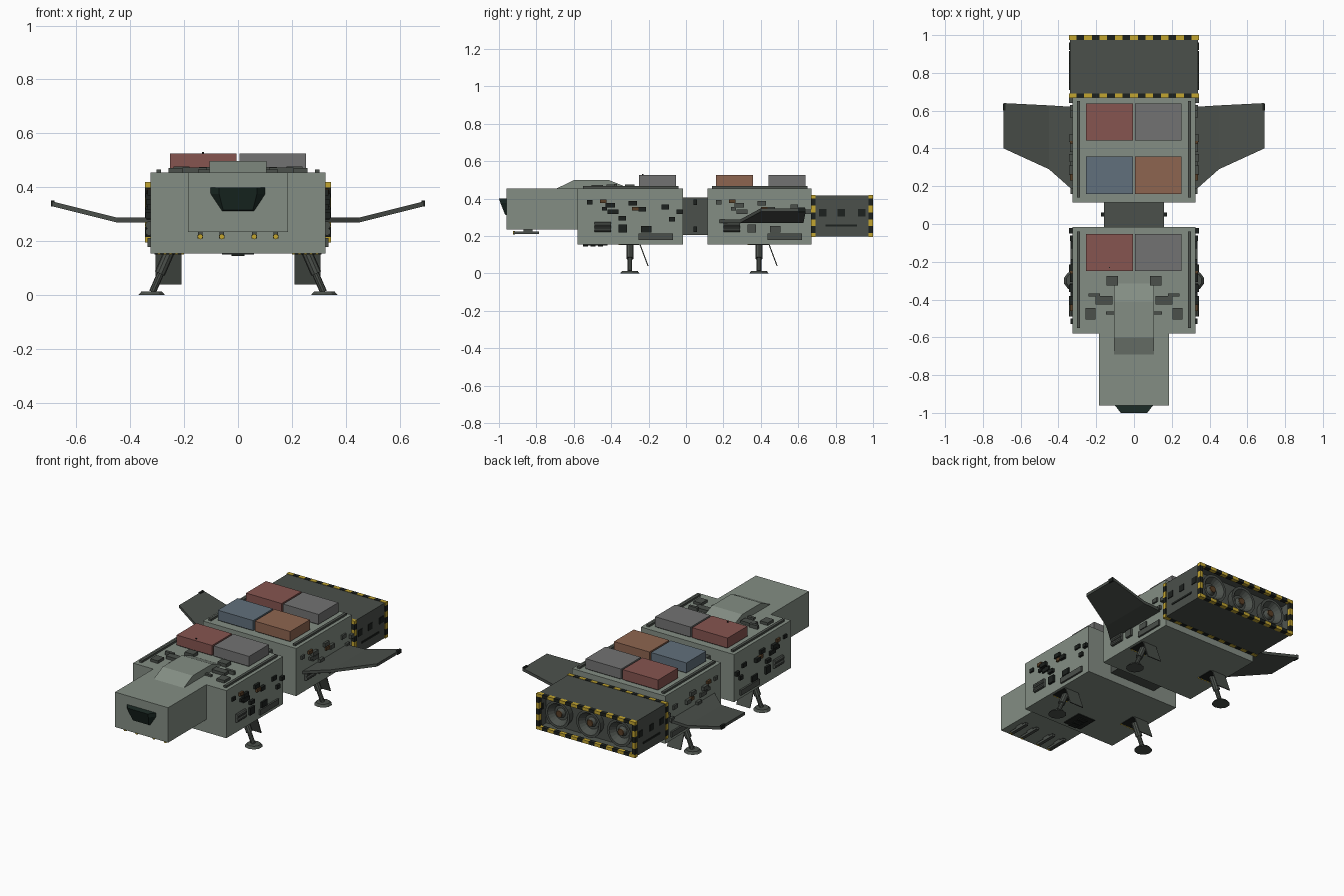
import bpy, bmesh, math
from mathutils import Vector, Matrix

if "Cube" in bpy.data.objects:
    bpy.data.objects.remove(bpy.data.objects["Cube"])

COL = {
    'hull': (.23, .27, .23), 'dark': (.07, .08, .07), 'black': (.012, .015, .013),
    'yellow': (.55, .38, .03), 'red': (.24, .09, .08), 'grey': (.17, .17, .17),
    'blue': (.12, .16, .20), 'orange': (.27, .13, .08), 'glass': (.012, .025, .02),
    'brown': (.10, .05, .02),
}
MAT = {}
for k, c in COL.items():
    MAT[k] = bpy.data.materials.new(k)
    MAT[k].diffuse_color = (*c, 1)


def finish(name, bm, mat):
    bmesh.ops.recalc_face_normals(bm, faces=bm.faces)
    me = bpy.data.meshes.new(name)
    bm.to_mesh(me)
    bm.free()
    me.materials.append(MAT[mat])
    ob = bpy.data.objects.new(name, me)
    bpy.context.collection.objects.link(ob)
    return ob


def boxes(name, mat, items):
    """Each item: x0, x1, y0, y1, z0, z1"""
    bm = bmesh.new()
    for x0, x1, y0, y1, z0, z1 in items:
        m = Matrix.Translation(((x0 + x1) / 2, (y0 + y1) / 2, (z0 + z1) / 2)) @ \
            Matrix.Diagonal((abs(x1 - x0), y1 - y0, z1 - z0, 1))
        bmesh.ops.create_cube(bm, size=1, matrix=m)
    return finish(name, bm, mat)


def both(items):
    return items + [(-b, -a, *r) for a, b, *r in items]


def rods(name, mat, items, seg=12):
    """Each item: start, end, start radius, end radius"""
    bm = bmesh.new()
    for a, b, r1, r2 in items:
        a, b = Vector(a), Vector(b)
        d = b - a
        m = Matrix.Translation((a + b) / 2) @ d.to_track_quat('Z', 'Y').to_matrix().to_4x4()
        bmesh.ops.create_cone(bm, cap_ends=True, segments=seg, radius1=r1, radius2=r2,
                              depth=d.length, matrix=m)
    return finish(name, bm, mat)


def loft(name, mat, loops):
    """Skin between point loops of equal length and cap the ends"""
    bm = bmesh.new()
    rings = [[bm.verts.new(p) for p in l] for l in loops]
    n = len(rings[0])
    for a, b in zip(rings, rings[1:]):
        for i in range(n):
            j = (i + 1) % n
            bm.faces.new((a[i], a[j], b[j], b[i]))
    bm.faces.new(rings[0])
    bm.faces.new(rings[-1])
    return finish(name, bm, mat)


# Main body
boxes('front_hull', 'hull', [(-.325, .325, -.58, -.015, .155, .455)])
boxes('rear_hull', 'hull', [(-.325, .325, .115, .67, .155, .455)])
boxes('nose', 'hull', [(-.185, .185, -.96, -.575, .235, .455)])
boxes('connector', 'dark', [(-.16, .16, -.02, .12, .205, .405)])
boxes('connector_fittings', 'black', both([(.155, .175, .04, .06, z, z + .03) for z in (.22, .365)]))

# Raised cabin roof
prof = [(-.70, .45), (-.60, .498), (-.41, .498), (-.315, .46), (-.315, .45)]
loft('cabin_roof', 'hull', [[(x, y, z) for y, z in prof] for x in (-.105, .105)])

# Wedge cockpit window
loft('cockpit_window', 'glass', [
    [(-.105, -.955, .40), (.105, -.955, .40), (.105, -.955, .375), (.062, -.955, .31),
     (-.062, -.955, .31), (-.105, -.955, .375)],
    [(-.07, -1, .40), (.07, -1, .40), (.07, -.992, .375), (.055, -.968, .315),
     (-.055, -.968, .315), (-.07, -.992, .375)]])

# Engine block with recessed rear
bm = bmesh.new()
bmesh.ops.create_cube(bm, size=1, matrix=Matrix.Translation((0, .833, .3075)) @
                      Matrix.Diagonal((.68, .326, .22, 1)))
bm.normal_update()
back = [f for f in bm.faces if f.normal.y > .9]
bmesh.ops.inset_region(bm, faces=back, thickness=.018)
bmesh.ops.translate(bm, verts=back[0].verts, vec=(0, -.07, 0))
finish('engine_block', bm, 'dark')

# Engine nozzles
for x in (-.215, 0, .215):
    bm = bmesh.new()
    prev = first = None
    for r, y in ((.075, .92), (.085, .972), (.07, .972), (.045, .935), (.03, .935), (.022, .955)):
        ring = [bm.verts.new((x + r * math.cos(i * math.tau / 20), y,
                              .3075 + r * math.sin(i * math.tau / 20))) for i in range(20)]
        if prev:
            for i in range(20):
                j = (i + 1) % 20
                bm.faces.new((prev[i], prev[j], ring[j], ring[i]))
        first = first or ring
        prev = ring
    bm.faces.new(first)
    bm.faces.new(prev)
    finish('engine_nozzle', bm, 'dark')
    rods('nozzle_core', 'brown', [((x, .93, .3075), (x, .96, .3075), .03, .02)])

# Hazard striped rims around the engine block
stripes = {'yellow': [], 'black': []}
for y0, y1 in ((.668, .692), (.975, 1.0)):
    k = 0
    for i in range(17):
        a = -.345 + .69 * i / 17
        key = 'black' if i % 2 else 'yellow'
        for z in (.195, .40):
            stripes[key].append((a, a + .69 / 17, y0, y1, z, z + .02))
    for i in range(5):
        a = .215 + .185 * i / 5
        key = 'yellow' if i % 2 else 'black'
        stripes[key] += both([(.325, .345, y0, y1, a, a + .037)])
for key, items in stripes.items():
    boxes('hazard_rim_' + key, key, items)

# Engine side panels
boxes('engine_side_panels', 'black', both(
    [(.33, .344, y - .02, y + .02, .305, .345) for y in (.73, .83, .94)] +
    [(.33, .344, .745, .915, .25, .262)]))

# Cranked wings with tip lights
for s in (-1, 1):
    outline = [(.32, .175, .27), (.45, .29, .27), (.69, .40, .33),
               (.69, .64, .33), (.45, .628, .27), (.32, .62, .27)]
    bm = bmesh.new()
    lo = [bm.verts.new((s * x, y, z)) for x, y, z in outline]
    hi = [bm.verts.new((s * x, y, z + .018)) for x, y, z in outline]
    for v in (lo, hi):
        bm.faces.new((v[0], v[1], v[4], v[5]))
        bm.faces.new((v[1], v[2], v[3], v[4]))
    for i in range(6):
        j = (i + 1) % 6
        bm.faces.new((lo[i], lo[j], hi[j], hi[i]))
    finish('wing', bm, 'dark')
boxes('wing_tip_light', 'black', both([(.68, .694, .60, .635, .328, .352)]))

# Cargo containers on pallets
for sx, y, c in ((-1, -.25, 'red'), (1, -.25, 'grey'), (-1, .16, 'blue'),
                 (1, .16, 'orange'), (-1, .442, 'red'), (1, .442, 'grey')):
    x0 = -.253 if sx < 0 else .005
    boxes('container_' + c, c, [(x0, x0 + .247, y, y + .197, .462, .525)])
    boxes('container_pallet', 'dark', [(x0 + .01, x0 + .237, y + .01, y + .187, .45, .464)])

# Roof rails and roof equipment
boxes('roof_rail', 'dark', both([(.285, .303, y, y + .51, .45, .467) for y in (-.55, .14)]))
boxes('roof_equipment', 'dark', both([
    (.085, .145, -.325, -.275, .45, .476), (.115, .205, -.425, -.38, .45, .474),
    (.18, .24, -.385, -.368, .45, .478), (.205, .258, -.505, -.445, .45, .472),
    (.10, .148, -.48, -.463, .45, .466)]))
rods('antenna', 'black', [((-.13, -.23, .52), (-.13, -.23, .531), .004, .004)], 6)

# Per hull section: side equipment, vents, canisters and landing gear
side = [(.05, .38, .03, .022), (.13, .345, .028, .02), (.15, .365, .05, .025),
        (.16, .33, .06, .025), (.272, .375, .045, .025), (.325, .342, .04, .025),
        (.45, .355, .04, .025), (.49, .29, .03, .024), (.53, .33, .03, .024),
        (.34, .235, .055, .035), (.22, .24, .045, .045), (.22, .295, .04, .022)]
for oy in (-.58, .11):
    boxes('side_equipment', 'black' if oy < 0 else 'dark', both(
        [(.32, .335 + .004 * (i % 3), oy + y, oy + y + w, z - h / 2, z + h / 2)
         for i, (y, z, w, h) in enumerate(side)]))
    boxes('side_accent', 'brown', both([(.32, .338, oy + .12, oy + .155, .375, .395),
                                       (.32, .338, oy + .29, oy + .33, .335, .355)]))
    boxes('side_vent', 'dark', both([(.32, .336, oy + .325, oy + .51, .178, .212)]))
    rods('side_canister', 'dark', [((s * .33, oy + .09, z), (s * .33, oy + .18, z), .014, .014)
                                   for s in (-1, 1) for z in (.235, .26)], 10)
    yl = oy + .28
    # Legs with sleeve, strut and foot pad
    rods('landing_leg', 'dark', [p for s in (-1, 1) for p in (
        ((s * .255, yl, .16), (s * .29, yl, .08), .02, .02),
        ((s * .27, yl, .12), (s * .317, yl, .012), .013, .013))], 10)
    rods('landing_foot', 'dark', [((s * .32, yl, 0), (s * .32, yl, .014), .052, .04)
                                  for s in (-1, 1)], 10)
    # Open gear doors and bays
    for s in (-1, 1):
        a, b = sorted((s * .21, s * .305))
        loft('gear_door', 'dark', [[(x, yl + .05, .157), (x, yl + .056, .157),
                                    (x, yl + .10, .04), (x, yl + .094, .04)] for x in (a, b)])
    boxes('gear_bay', 'black', both([(.20, .31, yl - .05, yl + .05, .151, .158)]))
    boxes('gear_bay_marking', 'yellow', both([(.20 + .022 * i, .211 + .022 * i, yl - .06, yl - .05,
                                              .151, .158) for i in range(5)]))

# Chin guns
gx = (-.14, -.06, .06, .14)
boxes('chin_gun', 'dark', [(x - .01, x + .01, -.92, -.785, .21, .224) for x in gx] +
      [(x - .008, x + .008, -.87, -.82, .22, .238) for x in gx])
rods('chin_gun_tip', 'yellow', [((x, -.926, .217), (x, -.915, .217), .01, .01) for x in gx], 8)

# Belly vent
boxes('belly_vent', 'black', [(-.06, .06, -.55, -.42, .15, .157)] +
      [(-.025, .025, y, y + .025, .145, .155) for y in (-.55, -.51, -.47)])

for m in bpy.data.materials:
    if m.users and not m.is_grease_pencil:
        m.use_nodes = True
        m.node_tree.nodes["Principled BSDF"].inputs["Base Color"].default_value = m.diffuse_color
